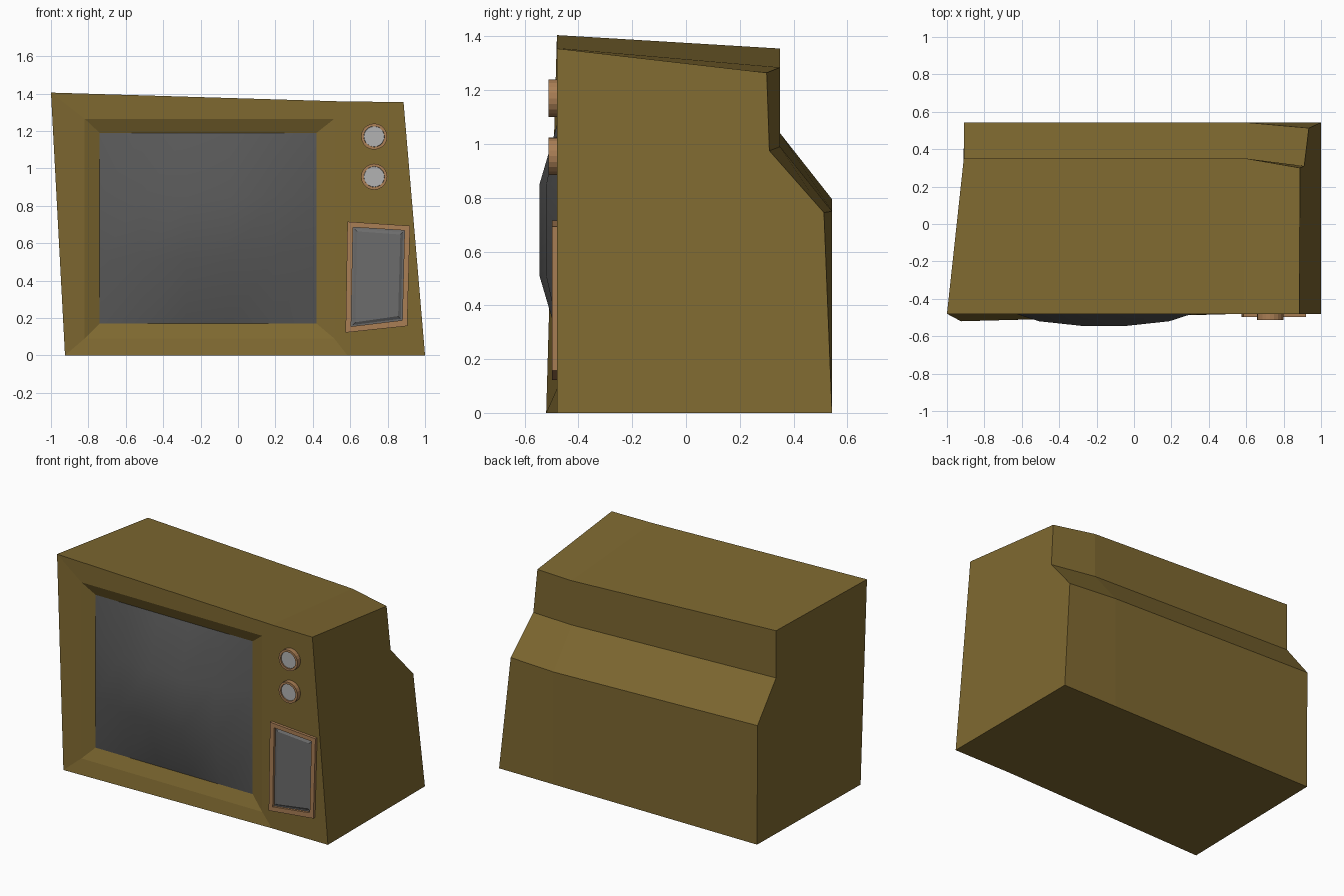
import bpy
import math
from mathutils import Vector

if "Cube" in bpy.data.objects:
    bpy.data.objects.remove(bpy.data.objects["Cube"])


def material(name, rgb):
    m = bpy.data.materials.new(name)
    m.diffuse_color = (*rgb, 1)
    m.use_nodes = True
    m.node_tree.nodes["Principled BSDF"].inputs["Base Color"].default_value = m.diffuse_color
    return m


OLIVE = material("olive_case", (0.21, 0.14, 0.03))
WOOD = material("tan_trim", (0.40, 0.21, 0.09))
GLASS = material("dark_glass", (0.10, 0.10, 0.10))
METAL = material("light_metal", (0.45, 0.45, 0.45))
GRILLE = material("grey_panel", (0.15, 0.15, 0.15))


def make(name, verts, faces, mat):
    me = bpy.data.meshes.new(name)
    me.from_pydata(verts, [], faces)
    me.update()
    ob = bpy.data.objects.new(name, me)
    bpy.context.collection.objects.link(ob)
    me.materials.append(mat)
    return ob


def bridge(a, b):
    """Quads joining two closed index loops."""
    n = len(a)
    return [(a[i], a[(i + 1) % n], b[(i + 1) % n], b[i]) for i in range(n)]


def rings(name, loops, mat, cap=False):
    """Stack closed loops into a shell, front loop last."""
    n = len(loops[0])
    verts = [p for loop in loops for p in loop]
    faces = []
    for k in range(len(loops) - 1):
        faces += bridge(range(k * n, k * n + n), range(k * n + n, k * n + 2 * n))
    if cap:
        faces.append(tuple(range(len(verts) - n, len(verts))))
    return make(name, verts, faces, mat)


# Case: three side-profile sections (front bottom, front top, then down the back)
left = [(-.925, -.52, 0), (-1, -.48, 1.405), (-.91, .35, 1.355),
        (-.91, .35, 1.04), (-.908, .543, .795), (-.905, .543, 0)]
mid = [(.585, -.48, 0), (.585, -.48, 1.357), (.6, .35, 1.285),
       (.6, .35, .99), (.6, .543, .75), (.6, .543, 0)]
right = [(1, -.48, 0), (.885, -.48, 1.355), (.887, .30, 1.265),
         (.91, .31, .975), (.935, .513, .745), (1, .543, 0)]


def rect(x0, x1, z0, z1, y):
    return [(x0, y, z0), (x1, y, z0), (x1, y, z1), (x0, y, z1)]


bezel_outer = rect(-.82, .515, .09, 1.265, -.48)
bezel_inner = rect(-.74, .42, .17, 1.19, -.445)
faces = [tuple(range(5, -1, -1)), tuple(range(12, 18)), (6, 12, 13, 7)]
for s in (0, 6):
    faces += [(s + i, s + i + 6, s + (i + 1) % 6 + 6, s + (i + 1) % 6)
              for i in range(1, 6)]
faces += bridge([0, 6, 7, 1], [18, 19, 20, 21])
faces += bridge([18, 19, 20, 21], [22, 23, 24, 25])
case = make("television_case", left + mid + right + bezel_outer + bezel_inner,
            faces, OLIVE)

# Bulging screen glass: coarse 5 x 3 grid
bulge = [0, .075, .10, .10, .075, 0]
verts, faces = [], []
for j in range(4):
    for i in range(6):
        depth = bulge[i] if j in (1, 2) else 0
        verts.append((-.74 + 1.16 * i / 5, -.445 - depth, .17 + 1.02 * j / 3))
for j in range(3):
    for i in range(5):
        k = j * 6 + i
        faces.append((k, k + 1, k + 7, k + 6))
screen = make("screen_glass", verts, faces, GLASS)
for p in screen.data.polygons:
    p.use_smooth = True


# Channel and volume knobs: rimmed cap with a pale disc
def circle(r, y, z, n=20):
    return [(.728 + r * math.cos(2 * math.pi * i / n), y,
             z + r * math.sin(2 * math.pi * i / n)) for i in range(n)]


for name, z in (("upper_knob", 1.17), ("lower_knob", .955)):
    rings(name + "_rim", [circle(.07, -.475, z), circle(.07, -.512, z),
                          circle(.055, -.512, z), circle(.055, -.502, z)], WOOD)
    rings(name + "_disc", [circle(.055, -.502, z), circle(.054, -.505, z)],
          METAL, cap=True)

# Crooked control panel: trim frame and bevelled grey insert
outer = [(.575, .122), (.905, .157), (.92, .693), (.585, .715)]
inner = [(.605, .155), (.878, .188), (.89, .668), (.615, .685)]


def loop(pts, y, shrink=0.0):
    c = sum((Vector(p) for p in pts), Vector((0, 0))) / 4
    out = []
    for x, z in pts:
        out.append((x - math.copysign(shrink, x - c.x), y,
                    z - math.copysign(shrink, z - c.y)))
    return out


rings("panel_frame", [loop(outer, -.475), loop(outer, -.498),
                      loop(inner, -.498), loop(inner, -.475)], WOOD)
rings("panel_insert", [loop(inner, -.482), loop(inner, -.483, .008),
                       loop(inner, -.492, .022)], GRILLE, cap=True)

# Consistent outward normals on the case
import bmesh
bm = bmesh.new()
bm.from_mesh(case.data)
bmesh.ops.recalc_face_normals(bm, faces=bm.faces)
bm.to_mesh(case.data)
bm.free()
